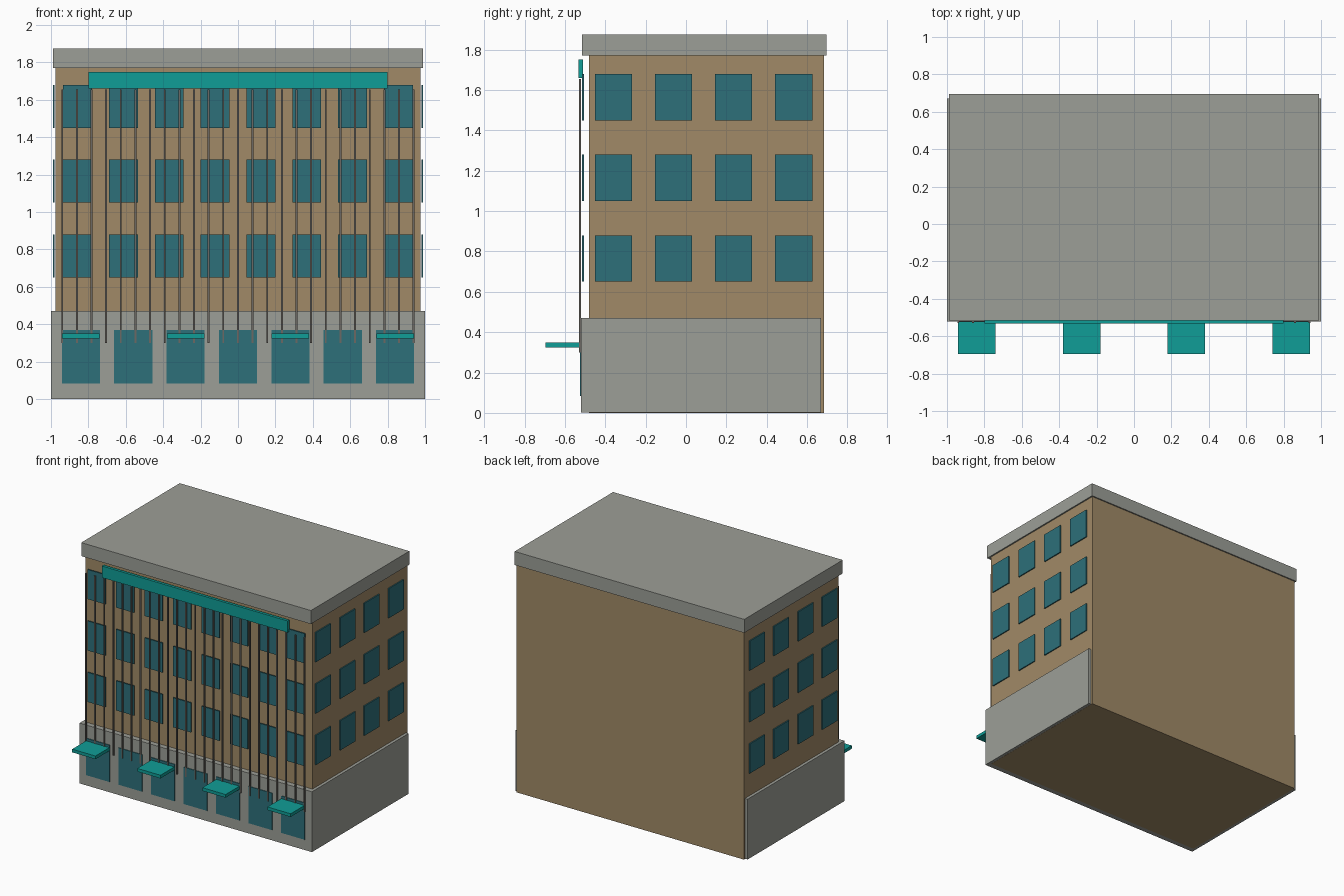
import bpy
import bmesh

if "Cube" in bpy.data.objects:
    bpy.data.objects.remove(bpy.data.objects["Cube"])


def material(name, rgb):
    m = bpy.data.materials.new(name)
    m.diffuse_color = (*rgb, 1)
    m.use_nodes = True
    m.node_tree.nodes["Principled BSDF"].inputs["Base Color"].default_value = m.diffuse_color
    return m


STONE = material("grey stone", (0.335, 0.345, 0.31))
BRICK = material("tan brick", (0.355, 0.255, 0.135))
GLASS = material("blue green glass", (0.026, 0.16, 0.195))
TEAL = material("bright teal", (0.005, 0.34, 0.31))
METAL = material("dark grey metal", (0.15, 0.14, 0.125))


def boxes(name, mat, bounds):
    """One object made of boxes, each given as (x0, x1, y0, y1, z0, z1)."""
    bm = bmesh.new()
    for x0, x1, y0, y1, z0, z1 in bounds:
        for v in bmesh.ops.create_cube(bm, size=1)["verts"]:
            v.co = (x1 if v.co.x > 0 else x0,
                    y1 if v.co.y > 0 else y0,
                    z1 if v.co.z > 0 else z0)
    mesh = bpy.data.meshes.new(name)
    bm.to_mesh(mesh)
    bm.free()
    mesh.materials.append(mat)
    obj = bpy.data.objects.new(name, mesh)
    bpy.context.collection.objects.link(obj)
    return obj


# Main volumes
boxes("upper_walls", BRICK, [(-0.977, 0.977, -0.48, 0.685, 0, 1.865)])
boxes("ground_floor", STONE, [(-1, 1, -0.52, 0.67, 0.001, 0.47)])
boxes("roof_cap", STONE, [(-0.988, 0.988, -0.515, 0.695, 1.77, 1.875)])

# Upper windows: thin panes standing just off the walls
floors = [(0.65 + 0.4 * i, 0.88 + 0.4 * i) for i in range(3)]
front_x = [-0.858 + 0.2451 * i for i in range(8)]
side_y = [-0.36 + 0.298 * i for i in range(4)]
boxes("front_windows", GLASS, [(x - 0.077, x + 0.077, -0.515, -0.506, *z)
                               for x in front_x for z in floors])
side = boxes("side_windows", GLASS, [(0.98, 0.989, y - 0.092, y + 0.092, *z)
                                     for y in side_y for z in floors])
mirror = side.modifiers.new("both sides", 'MIRROR')
mirror.use_axis[0] = True

# Shop windows and the awnings over every other one
shop_x = [-0.84 + 0.28 * i for i in range(7)]
boxes("shop_windows", GLASS, [(x - 0.102, x + 0.102, -0.525, -0.517, 0.083, 0.37)
                              for x in shop_x])
boxes("awnings", TEAL, [(x - 0.1, x + 0.1, -0.695, -0.518, 0.325, 0.35)
                        for x in shop_x[::2]])

# Facade screen: slender vertical bars and the blank panel at their top
boxes("facade_bars", METAL, [(x - 0.005, x + 0.005, -0.53, -0.52, 0.3, 1.655)
                             for x in (-0.94 + 0.0783 * i for i in range(25))])
boxes("sign_panel", TEAL, [(-0.8, 0.8, -0.532, -0.51, 1.66, 1.75)])
